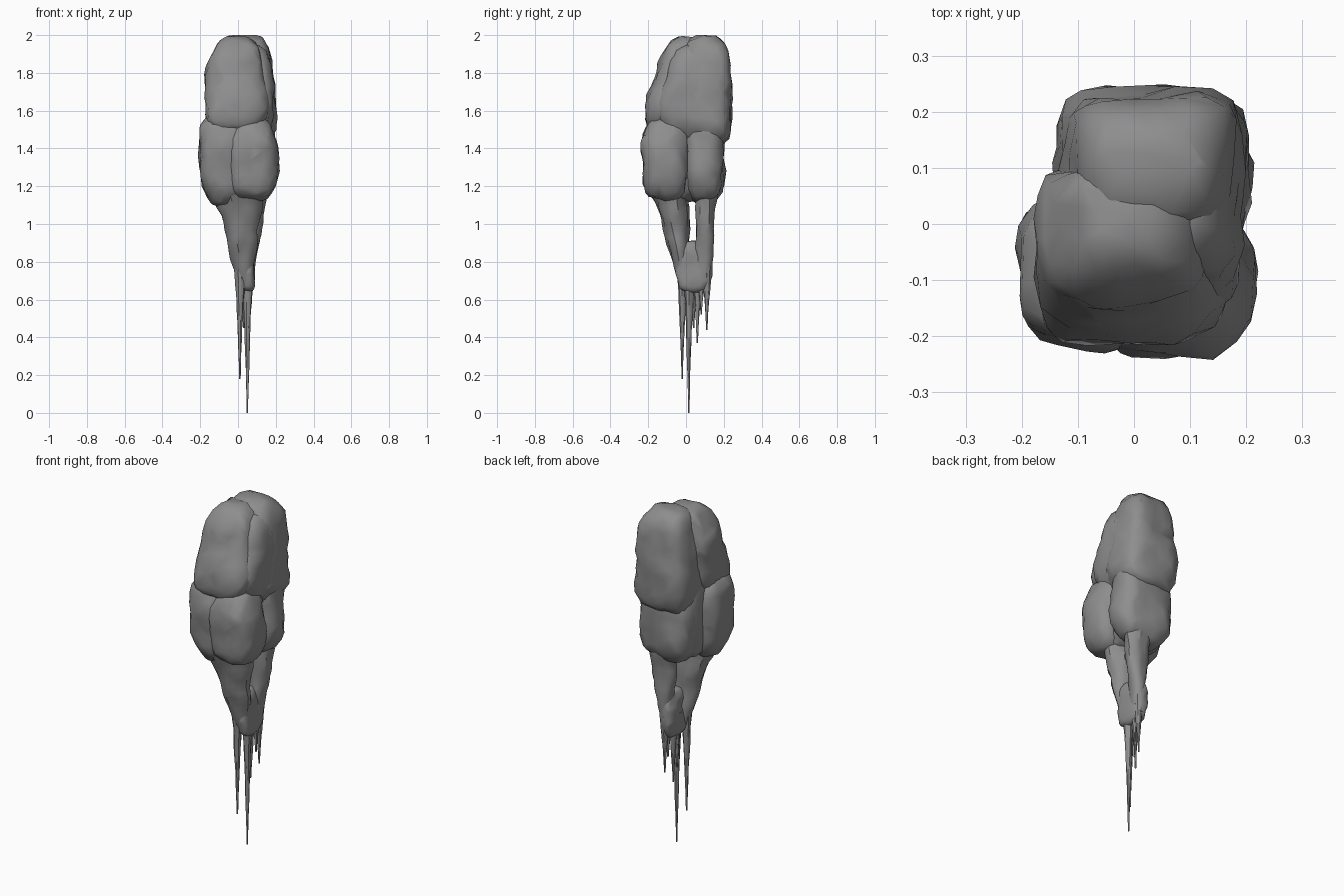
import bpy, bmesh, math
from mathutils import Vector, noise

old = bpy.data.objects.get("Cube")
if old:
    bpy.data.objects.remove(old, do_unlink=True)

# One plain stone colour
stone = bpy.data.materials.new("grey stone")
stone.use_nodes = True
grey = (.27, .27, .27, 1)
stone.diffuse_color = grey
stone.node_tree.nodes["Principled BSDF"].inputs["Base Color"].default_value = grey


def lumps(point):
    """Broad swellings plus smaller chips in the stone."""
    return noise.noise(point * 7) + noise.noise(point * 18) / 2


def finish(name, bm):
    """Turn the finished bmesh into a shaded stone object."""
    bmesh.ops.recalc_face_normals(bm, faces=bm.faces)
    mesh = bpy.data.meshes.new(name)
    bm.to_mesh(mesh)
    bm.free()
    mesh.materials.append(stone)
    part = bpy.data.objects.new(name, mesh)
    bpy.context.collection.objects.link(part)
    bpy.ops.object.select_all(action="DESELECT")
    part.select_set(True)
    bpy.context.view_layer.objects.active = part
    bpy.ops.object.shade_smooth_by_angle(angle=math.radians(30))
    return part


def boulder(name, x, y, z, boxy, lean=0, narrow=0):
    """Rounded block in the given spans; lean slides its top along y, narrow shrinks it."""
    low, high = Vector((x[0], y[0], z[0])), Vector((x[1], y[1], z[1]))
    centre, half = (low + high) / 2, (high - low) / 2
    bm = bmesh.new()
    bmesh.ops.create_icosphere(bm, subdivisions=5, radius=1)
    for vert in bm.verts:
        unit = vert.co.normalized()
        shape = unit / sum(abs(c) ** boxy for c in unit) ** (1 / boxy)
        width = 1 - narrow * shape.z
        point = centre + Vector((shape.x * half.x * width, shape.y * half.y * width,
                                 shape.z * half.z))
        point.y += lean * (shape.z + 1) / 2
        point += unit * lumps(point) * .02
        point.z = min(point.z, 2)
        vert.co = point
    rock = finish(name, bm)
    facets = rock.modifiers.new("chipped facets", "DECIMATE")
    facets.ratio = .08


def taper(name, top, top_size, tip, tip_size, rings, sides, sharpness=1):
    """Hanging root or spike that narrows from its top down to its tip."""
    top, tip = Vector(top), Vector(tip)
    bm = bmesh.new()
    loops = []
    for step in range(rings + 1):
        t = step / rings
        width = (1 - t) ** sharpness
        loop = []
        for side in range(sides):
            angle = math.tau * side / sides
            out = Vector((math.cos(angle), math.sin(angle), 0))
            point = top.lerp(tip, t)
            for axis in range(2):
                radius = tip_size[axis] + (top_size[axis] - tip_size[axis]) * width
                point[axis] += out[axis] * radius * (1 + lumps(point + out / 9) * .25)
            loop.append(bm.verts.new(point))
        loops.append(loop)
    for upper, lower in zip(loops, loops[1:]):
        for i in range(sides):
            bm.faces.new((upper[i], upper[i - 1], lower[i - 1], lower[i]))
    bm.faces.new(loops[0])
    bm.faces.new(loops[-1])
    finish(name, bm)


# Upper boulders, grown together into one sloping mass
boulder("upper_front_rock", x=(-.17, .15), y=(-.23, .05), z=(1.48, 1.99), boxy=3.5,
        lean=.1, narrow=.15)
boulder("upper_back_rock", x=(-.13, .19), y=(-.03, .24), z=(1.42, 2), boxy=4, narrow=.12)
boulder("upper_side_slab", x=(0, .19), y=(-.16, .12), z=(1.46, 1.95), boxy=3,
        lean=.06, narrow=.1)

# Lower boulders, with a crease down the front and a core behind it
boulder("lower_front_right_rock", x=(-.21, .07), y=(-.21, .05), z=(1.1, 1.59), boxy=3,
        narrow=-.1)
boulder("lower_front_left_rock", x=(-.06, .21), y=(-.24, .02), z=(1.12, 1.57), boxy=2.8)
boulder("lower_back_rock", x=(-.13, .2), y=(-.01, .2), z=(1.1, 1.6), boxy=3)
boulder("lower_core", x=(-.14, .15), y=(-.15, .15), z=(1.12, 1.7), boxy=4)

# Two roots around the hole, joined below it
taper("front_root", top=(0, -.085, 1.2), top_size=(.14, .1),
      tip=(.04, 0, .66), tip_size=(.03, .03), rings=14, sides=20)
taper("back_root", top=(.07, .11, 1.2), top_size=(.09, .06),
      tip=(.06, .09, .68), tip_size=(.02, .04), rings=14, sides=20)
boulder("root_joint", x=(0, .09), y=(-.05, .14), z=(.64, .92), boxy=3)

# Hanging spikes
spike_tips = {
    "long_spike": (.05, .015, 0),
    "front_spike": (.01, -.02, .18),
    "middle_spike": (.04, .06, .37),
    "back_spike": (.06, .11, .44),
    "short_spike": (.03, .04, .45),
    "stub_spike": (.06, .08, .52),
}
for name, tip in spike_tips.items():
    taper(name, top=(tip[0], tip[1], .78), top_size=(.03, .03),
          tip=tip, tip_size=(.004, .004), rings=12, sides=10, sharpness=1.4)
